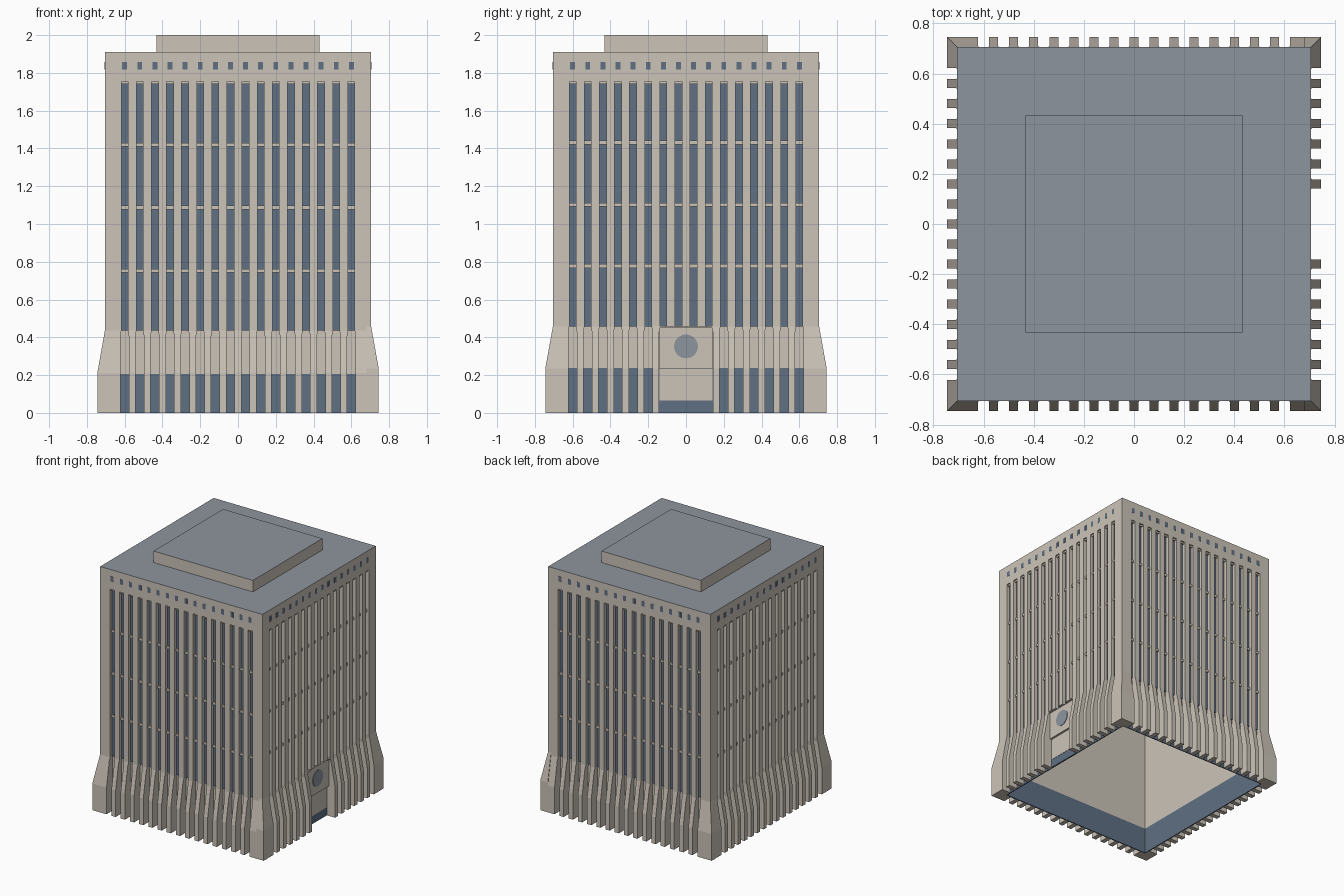
import bpy, bmesh
from math import pi
from mathutils import Matrix

cube = bpy.data.objects.get("Cube")
if cube:
    bpy.data.objects.remove(cube)


def material(name, rgb):
    m = bpy.data.materials.new(name)
    m.use_nodes = True
    m.diffuse_color = (*rgb, 1)
    m.node_tree.nodes["Principled BSDF"].inputs["Base Color"].default_value = (*rgb, 1)
    return m


STONE = material("beige stone", (0.60, 0.55, 0.48))
GLASS = material("blue grey glass", (0.115, 0.16, 0.23))
ROOF = material("grey roof", (0.27, 0.30, 0.34))

WALL, BASE, CORE, TOP = 0.705, 0.745, 0.67, 1.755
STEP, SLOTS = 0.08, 16
SLOT_HI, SLOT_LO = 0.018, 0.022      # half widths of the slots above and below
EDGE = 0.68                          # where the corner blocks start
SLOT_U = [(i - (SLOTS - 1) / 2) * STEP for i in range(SLOTS)]


def loft(bm, rings):
    """Stack rectangles (z, u0, u1, depth0, depth1); depth points outwards (-y)."""
    loops = []
    for z, u0, u1, d0, d1 in rings:
        loops.append([bm.verts.new(p) for p in
                      ((u0, -d0, z), (u1, -d0, z), (u1, -d1, z), (u0, -d1, z))])
    bm.faces.new(loops[0])
    bm.faces.new(loops[-1])
    for a, b in zip(loops, loops[1:]):
        for i in range(4):
            j = (i + 1) % 4
            bm.faces.new((a[i], a[j], b[j], b[i]))


def box(bm, u0, u1, d0, d1, z0, z1):
    loft(bm, [(z0, u0, u1, d0, d1), (z1, u0, u1, d0, d1)])


def finish(name, bm, mats, turn=0):
    bm.transform(Matrix.Rotation(turn * pi / 2, 4, "Z"))
    bmesh.ops.recalc_face_normals(bm, faces=bm.faces)
    if len(mats) > 1:                # upward faces take the second colour
        for f in bm.faces:
            f.material_index = int(f.normal.z > 0.9)
    mesh = bpy.data.meshes.new(name)
    bm.to_mesh(mesh)
    bm.free()
    for m in mats:
        mesh.materials.append(m)
    ob = bpy.data.objects.new(name, mesh)
    bpy.context.collection.objects.link(ob)
    return ob


def pier_rings(lo0, lo1, hi0, hi1, z1, z2):
    """Pier with flared foot that widens just below the upper wall."""
    zc = z2 - 0.03
    dc = WALL + (BASE - WALL) * 0.03 / (z2 - z1)
    return [(0, lo0, lo1, CORE, BASE), (z1, lo0, lo1, CORE, BASE),
            (zc, lo0, lo1, CORE, dc), (z2, hi0, hi1, CORE, WALL),
            (TOP, hi0, hi1, CORE, WALL)]


# Four facades; the left one holds the entrance and has a taller foot
for turn, side in enumerate(("front", "left", "back", "right")):
    entrance = side == "left"
    z1, z2 = (0.235, 0.457) if entrance else (0.21, 0.435)
    glass_top = 0.238 if entrance else 0.205
    bars = (0.778, 1.102, 1.431) if entrance else (0.752, 1.087, 1.42)

    # Piers between the window slots
    bm = bmesh.new()
    for i in range(SLOTS - 1):
        u = (SLOT_U[i] + SLOT_U[i + 1]) / 2
        lo, hi = STEP / 2 - SLOT_LO, STEP / 2 - SLOT_HI
        rings = pier_rings(u - lo, u + lo, u - hi, u + hi, z1, z2)
        if entrance and abs(u) < 0.12:
            rings = rings[3:]
        loft(bm, rings)
    end = SLOT_U[-1]
    loft(bm, pier_rings(end + SLOT_LO, EDGE, end + SLOT_HI, EDGE, z1, z2))
    loft(bm, pier_rings(-EDGE, -end - SLOT_LO, -EDGE, -end - SLOT_HI, z1, z2))
    finish(side + "_piers", bm, [STONE], turn)

    # Wall behind the piers
    bm = bmesh.new()
    box(bm, -CORE, CORE, CORE - 0.008, CORE, glass_top, TOP)
    finish(side + "_inner_wall", bm, [STONE], turn)

    # Ground floor glazing
    bm = bmesh.new()
    box(bm, -CORE, CORE, CORE - 0.008, CORE, 0, glass_top)
    finish(side + "_ground_glass", bm, [GLASS], turn)

    # Tall window strips and small attic windows
    bm = bmesh.new()
    for u in SLOT_U:
        box(bm, u - SLOT_HI, u + SLOT_HI, CORE, CORE + 0.009, z2, TOP)
        box(bm, u - 0.013, u + 0.013, WALL - 0.003, WALL + 0.001, 1.817, 1.858)
    finish(side + "_windows", bm, [GLASS], turn)

    # Spandrel bars and slot heads
    bm = bmesh.new()
    for u in SLOT_U:
        for z in bars:
            box(bm, u - SLOT_HI, u + SLOT_HI, CORE, 0.689, z - 0.01, z + 0.01)
        box(bm, u - SLOT_HI, u + SLOT_HI, CORE, 0.695, TOP - 0.013, TOP)
    finish(side + "_spandrels", bm, [STONE], turn)

    # Corner block, flared on both outer sides
    tall = side in ("front", "left")
    z1, z2 = (0.235, 0.457) if tall else (0.21, 0.435)
    bm = bmesh.new()
    loft(bm, [(z, EDGE, d, EDGE, d) for z, d in
              ((0, BASE), (z1, BASE), (z2, WALL), (TOP, WALL))])
    finish(side + "_corner_block", bm, [STONE], turn)

# Entrance bay
bm = bmesh.new()
box(bm, -0.14, 0.14, CORE, 0.692, 0.235, 0.452)
box(bm, -0.14, 0.14, CORE, 0.676, 0.065, 0.235)
for s in (-1, 1):
    box(bm, s * 0.14, s * 0.105, CORE, WALL, 0.452, 0.46)
finish("entrance_panels", bm, [STONE], 1)

bm = bmesh.new()
box(bm, -0.14, 0.14, CORE, 0.674, 0, 0.065)
finish("entrance_glass", bm, [GLASS], 1)

bm = bmesh.new()
bmesh.ops.create_cone(bm, cap_ends=True, segments=32, radius1=0.063, radius2=0.063,
                      depth=0.006,
                      matrix=Matrix.Translation((0, -0.693, 0.352)) @ Matrix.Rotation(pi / 2, 4, "X"))
finish("entrance_disc", bm, [ROOF], 1)

# Attic storey with roof, and the penthouse
bm = bmesh.new()
box(bm, -WALL, WALL, -WALL, WALL, TOP, 1.91)
finish("attic", bm, [STONE, ROOF])

bm = bmesh.new()
box(bm, -0.432, 0.432, -0.432, 0.432, 1.91, 2.0)
finish("penthouse", bm, [STONE, ROOF])
